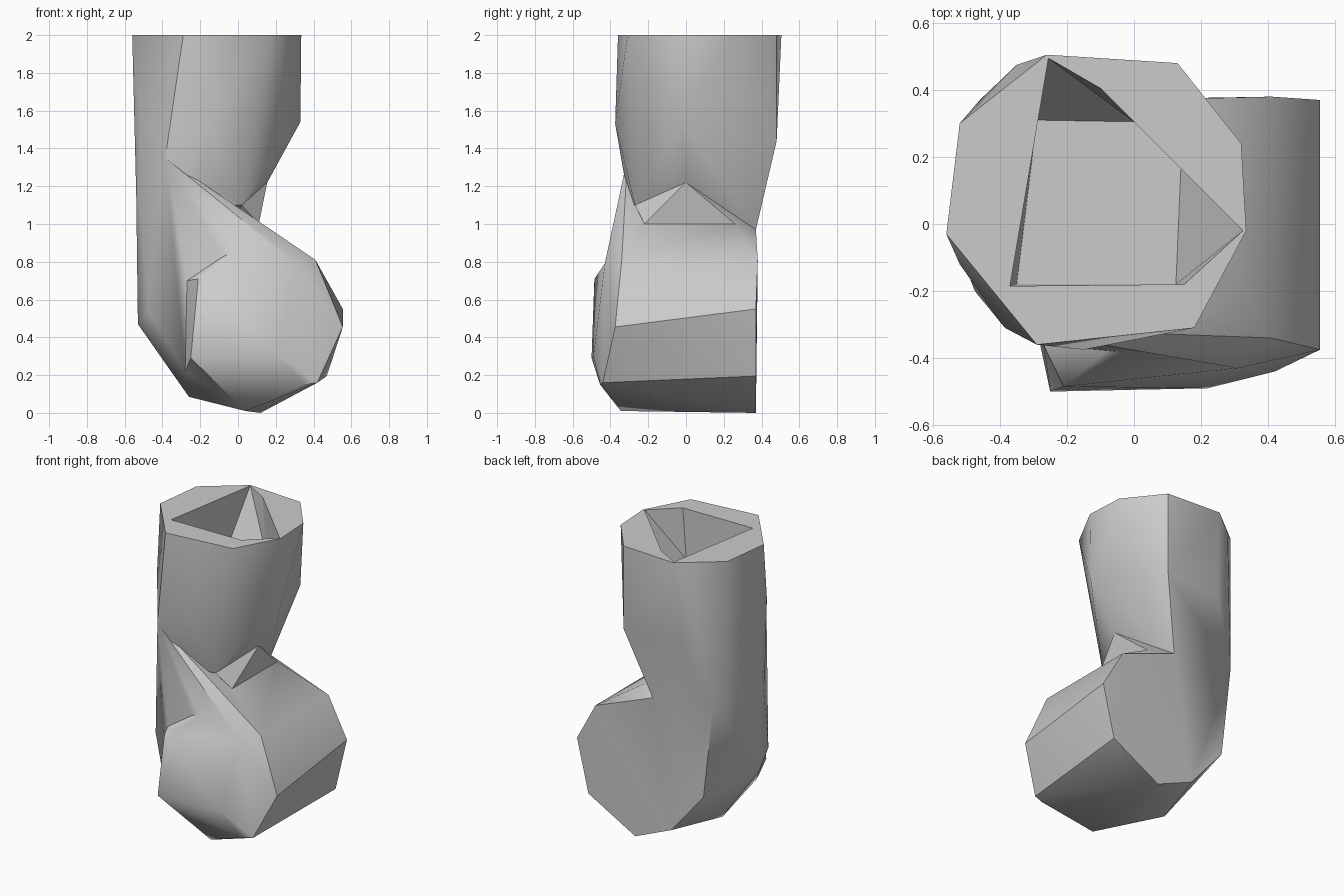
import bpy, bmesh

if "Cube" in bpy.data.objects:
    bpy.data.objects.remove(bpy.data.objects["Cube"])


def hull(name, pts):
    """Faceted solid wrapped around a few corner points."""
    bm = bmesh.new()
    for p in pts:
        bm.verts.new(p)
    bmesh.ops.convex_hull(bm, input=bm.verts)
    loose = [v for v in bm.verts if not v.link_faces]
    bmesh.ops.delete(bm, geom=loose, context='VERTS')
    bmesh.ops.recalc_face_normals(bm, faces=bm.faces)
    me = bpy.data.meshes.new(name)
    bm.to_mesh(me)
    bm.free()
    ob = bpy.data.objects.new(name, me)
    bpy.context.collection.objects.link(ob)
    return ob


def combine(ob, other, op):
    """Apply a boolean and remove the second solid."""
    m = ob.modifiers.new(op, 'BOOLEAN')
    m.operation, m.object, m.solver = op, other, 'EXACT'
    bpy.context.view_layer.objects.active = ob
    bpy.ops.object.modifier_apply(modifier=m.name)
    bpy.data.objects.remove(other)


# Shared corners where the tube, column and drum meet
spike = (-.385, -.31, 1.35)
neck = (.155, 0, 1.22)
front_neck = (.02, -.27, 1.1)
back_neck = (-.01, .37, .97)
back_left = (-.46, .37, 1.02)
low_left = (-.26, -.02, .085)
front_left = (-.28, -.36, .22)
front_mid = (-.27, -.36, .70)
shoulder = [(.11, -.22, 1.0), (.11, .26, 1.0)]
drum_top = [(-.01, -.38, .855), (.31, -.43, .79), (.41, -.34, .81)]

# Upright tube with a many-sided rim
rim = [(-.56, -.03), (-.52, .30), (-.26, .505),
       (.13, .48), (.32, .24), (.335, -.02), (.18, -.31), (-.29, -.36)]
tube = hull("elbow_pipe", [(x, y, 2) for x, y in rim] + [
    (-.35, .475, 1.9), (-.52, -.12, 1.6), (.33, -.02, 1.54), (.13, .48, 1.44),
    (-.29, .45, 1.44), (-.15, -.375, 1.53), spike, neck, front_neck,
    back_neck, back_left, (-.53, .15, 1.0), (-.535, -.03, 1.0),
    (-.49, -.14, 1.0), (-.34, -.3, 1.1)])

# Column joining the tube to the drum
column = hull("column", shoulder + [
    spike, back_neck, back_left, low_left, front_left, front_mid,
    (-.54, -.03, 1.25), (-.53, .15, 1.0), (-.39, .37, .4), (-.15, .37, .114),
    (-.53, -.03, .47), (-.475, -.2, .54), (.12, .37, .005)])

# Horizontal drum: front rim, then back rim
drum = hull("drum", shoulder + drum_top + [
    (-.25, -.5, .29), (-.21, -.485, .71), (.555, -.375, .455), (.35, -.455, .15),
    (.22, -.49, .3), (.42, -.44, .16), (.04, -.345, .01), front_mid,
    (-.15, .37, .114), (.12, .37, 0), (.47, .37, .195), (.555, .37, .55),
    (.41, .38, .81), back_neck, low_left, front_left])

# Sloping web from the drum to the tube front, and the fold at the neck
web = hull("web", drum_top + [spike, shoulder[0], front_mid, (0, 0, .8)])
fold = hull("fold", shoulder + [neck, front_neck, back_neck, (-.1, 0, .9)])

# Tapered recess inside the top rim
recess = hull("recess", [
    (-.255, .495, 2.003), (-.1, .405, 2.003), (.325, -.02, 2.003),
    (.15, -.18, 2.003), (-.37, -.185, 2.003),
    (-.29, .31, 1.66), (0, .305, 1.66), (.14, .17, 1.66), (.125, -.18, 1.66),
    (-.35, -.18, 1.66)])

for part in (column, drum, web, fold):
    combine(tube, part, 'UNION')
combine(tube, recess, 'DIFFERENCE')

# Soft shading across shallow facets
tube.select_set(True)
bpy.context.view_layer.objects.active = tube
bpy.ops.object.shade_smooth_by_angle(angle=0.6)
